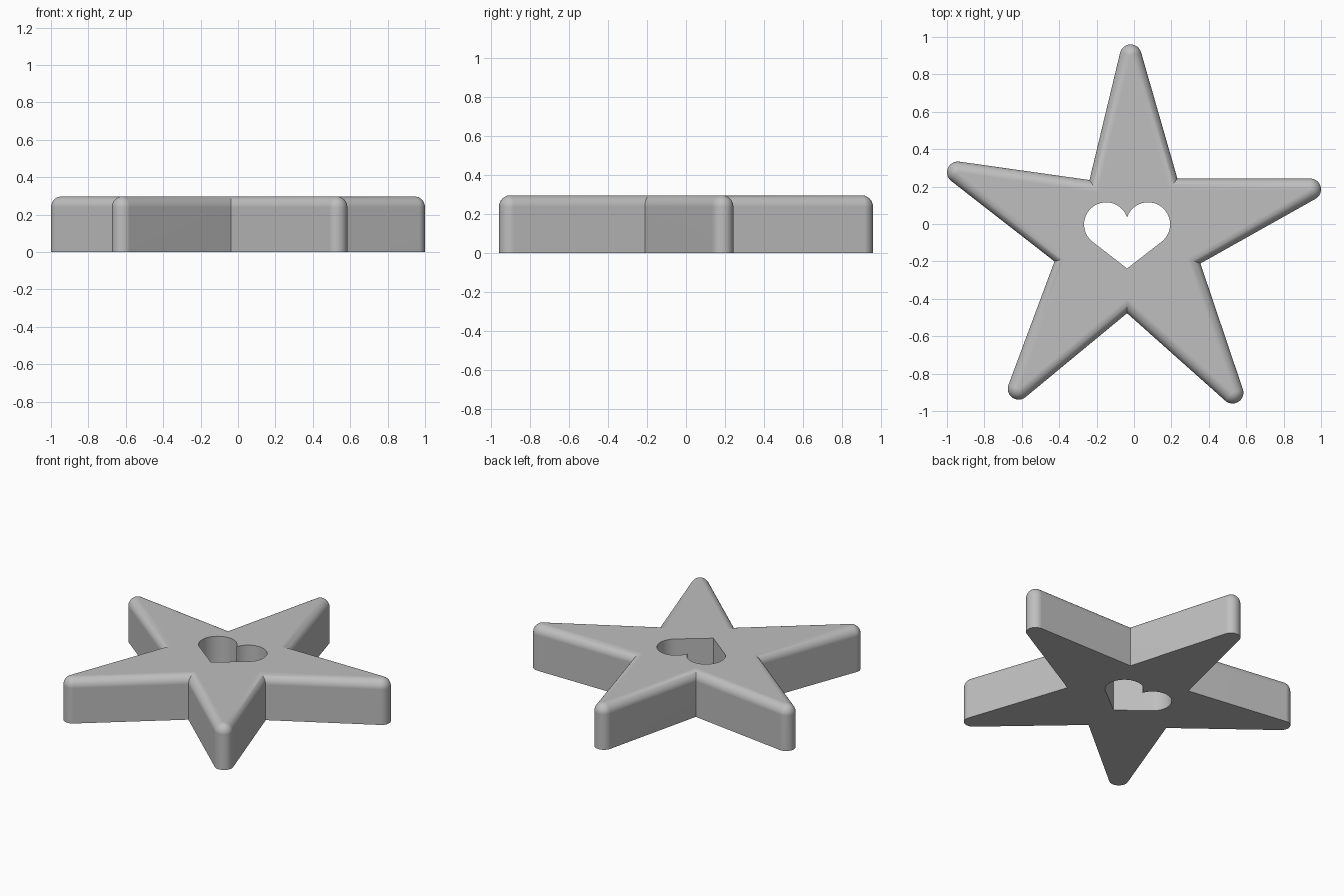
import bpy, bmesh
from math import sin, cos, pi, acos, atan2
from mathutils import Vector

if "Cube" in bpy.data.objects:
    bpy.data.objects.remove(bpy.data.objects["Cube"])

HEIGHT, R = 0.297, 0.058      # thickness, rounding of tips and top edge
ARC, BEVEL = 12, 10           # segments of tip arcs and of the rounded edge

# Centres of the rounded tips and the valley that follows each, anticlockwise
tips = [Vector(p) for p in
        [(.942, .185), (-.018, .902), (-.942, .276), (-.617, -.881), (.527, -.902)]]
valleys = [Vector(p) for p in
           [(.232, .243), (-.238, .235), (-.425, -.2), (-.037, -.477), (.355, -.211)]]


def polar(a):
    return Vector((cos(a), sin(a)))


def tangent_angle(tip, valley, side):
    """Angle of the outward normal of the straight edge from valley to tip."""
    d = valley - tip
    return atan2(d.y, d.x) + side * acos(R / d.length)


spans = []
for i, tip in enumerate(tips):
    a = tangent_angle(tip, valleys[i - 1], 1)
    b = tangent_angle(tip, valleys[i], -1)
    spans.append((a, (b - a) % (2 * pi)))


def star_outline(inset):
    pts = []
    for i, tip in enumerate(tips):
        a, sweep = spans[i]
        pts += [tip + polar(a + sweep * k / ARC) * (R - inset) for k in range(ARC + 1)]
        n1, n2 = polar(a + sweep), polar(spans[(i + 1) % 5][0])
        pts.append(valleys[i] - (n1 + n2) * inset / (1 + n1.dot(n2)))
    return pts


def heart_outline():
    mid, off, cy, r, n = -.037, .112, -.002, .118, 28
    cleft = pi - acos(off / r)
    low = -.96
    half = [Vector((off, cy)) + polar(low + (cleft - low) * k / n) * r for k in range(n + 1)]
    half[-1].x = 0
    right = [Vector((mid + p.x, p.y)) for p in half]
    left = [Vector((mid - p.x, p.y)) for p in reversed(half[:-1])]
    return [Vector((mid, -.238))] + right + left


bm = bmesh.new()


def ring(points, z):
    return [bm.verts.new((p.x, p.y, z)) for p in points]


def bridge(lower, upper):
    for i in range(len(lower)):
        f = bm.faces.new((lower[i - 1], lower[i], upper[i], upper[i - 1]))
        f.smooth = True


# Outer wall and rounded top edge
rings = [ring(star_outline(0), 0)]
for k in range(BEVEL + 1):
    t = pi / 2 * k / BEVEL
    inset = min(R * (1 - cos(t)), R - 1e-5)
    rings.append(ring(star_outline(inset), HEIGHT - R + R * sin(t)))
for lower, upper in zip(rings, rings[1:]):
    bridge(lower, upper)

# Heart-shaped hole
hole = [ring(heart_outline(), z) for z in (0, HEIGHT)]
bridge(hole[1], hole[0])

bmesh.ops.remove_doubles(bm, verts=rings[-1], dist=1e-4)

# Flat top and underside around the hole
for z in (0, HEIGHT):
    edges = [e for e in bm.edges if e.is_boundary
             and all(abs(v.co.z - z) < 1e-4 for v in e.verts)]
    bmesh.ops.triangle_fill(bm, edges=edges, use_beauty=True, normal=(0, 0, 1 if z else -1))
bmesh.ops.recalc_face_normals(bm, faces=bm.faces[:])

mesh = bpy.data.meshes.new("star_plate")
bm.to_mesh(mesh)
bm.free()
star = bpy.data.objects.new("star_plate", mesh)
bpy.context.collection.objects.link(star)

# Plain grey
grey = bpy.data.materials.new("grey")
grey.use_nodes = True
colour = (.52, .52, .52, 1)
grey.diffuse_color = colour
grey.node_tree.nodes["Principled BSDF"].inputs["Base Color"].default_value = colour
mesh.materials.append(grey)

# Smooth rounding, sharp corners, flat large faces
bpy.context.view_layer.objects.active = star
star.select_set(True)
bpy.ops.object.shade_smooth_by_angle(angle=pi / 6)
normals = star.modifiers.new("weighted_normals", 'WEIGHTED_NORMAL')
normals.keep_sharp = True
